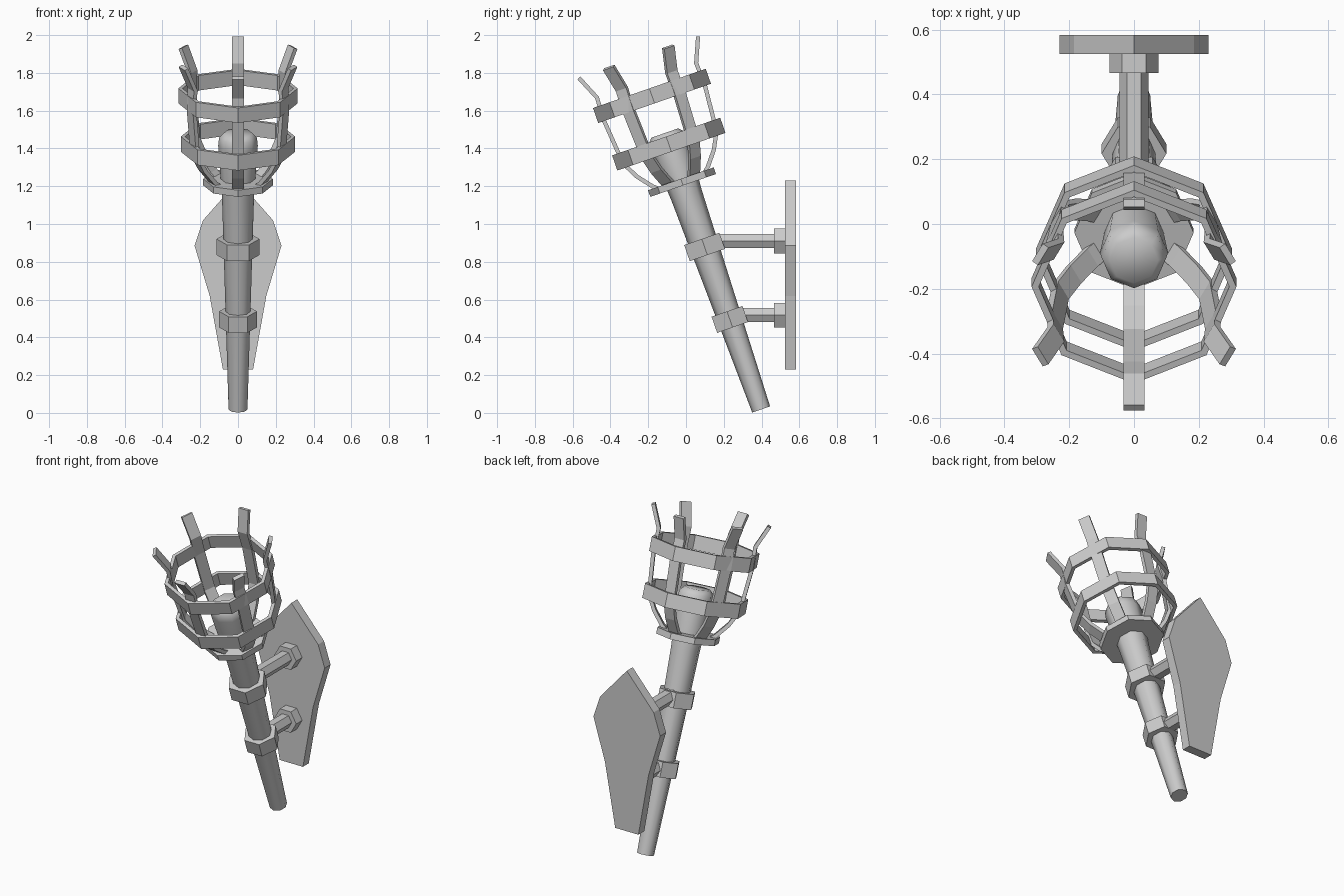
import bpy, bmesh
from math import sin, cos, pi, radians
from mathutils import Matrix, Vector

if "Cube" in bpy.data.objects:
    bpy.data.objects.remove(bpy.data.objects["Cube"])

# Torch frame: local z runs along the leaning shaft
TILT = Matrix.Translation((0, 0.398, 0.018)) @ Matrix.Rotation(radians(19.2), 4, 'X')


def finish(name, bm, matrix, smooth=False):
    bmesh.ops.recalc_face_normals(bm, faces=bm.faces)
    mesh = bpy.data.meshes.new(name)
    bm.to_mesh(mesh)
    bm.free()
    mesh.transform(matrix)
    ob = bpy.data.objects.new(name, mesh)
    bpy.context.collection.objects.link(ob)
    if smooth:
        bpy.ops.object.select_all(action='DESELECT')
        ob.select_set(True)
        bpy.context.view_layer.objects.active = ob
        bpy.ops.object.shade_smooth_by_angle(angle=radians(50))
    return ob


def lathe(name, profile, sides, matrix, hollow=False, smooth=False):
    """Turn (radius, height) points; hollow joins last to first, else caps the ends."""
    bm = bmesh.new()
    loops = [[bm.verts.new((r * cos(2 * pi * k / sides), r * sin(2 * pi * k / sides), h))
              for k in range(sides)] for r, h in profile]
    pairs = list(zip(loops, loops[1:]))
    if hollow:
        pairs.append((loops[-1], loops[0]))
    else:
        bm.faces.new(loops[0])
        bm.faces.new(loops[-1])
    for a, b in pairs:
        for k in range(sides):
            j = (k + 1) % sides
            bm.faces.new((a[k], a[j], b[j], b[k]))
    return finish(name, bm, matrix, smooth)


def hoop(name, radius, low, high, wall=0.022):
    lathe(name, [(radius, low), (radius, high), (radius - wall, high), (radius - wall, low)],
          8, TILT, hollow=True)


def strip(name, path, width, thick, matrix):
    """Flat bar following (radius, height) points in the local xz plane."""
    bm = bmesh.new()
    pts = [Vector(p) for p in path]
    rows = []
    for i, p in enumerate(pts):
        t = (pts[min(i + 1, len(pts) - 1)] - pts[max(i - 1, 0)]).normalized()
        n = Vector((t.y, -t.x)) * thick / 2
        rows.append([bm.verts.new((q.x, y, q.y)) for q, y in
                     ((p + n, -width / 2), (p + n, width / 2),
                      (p - n, width / 2), (p - n, -width / 2))])
    for a, b in zip(rows, rows[1:]):
        for k in range(4):
            j = (k + 1) % 4
            bm.faces.new((a[k], a[j], b[j], b[k]))
    bm.faces.new(rows[0])
    bm.faces.new(rows[-1])
    finish(name, bm, matrix)


# Tapered shaft with rounded head inside the basket
lathe("shaft", [(0.05, 0), (0.085, 1.2), (0.105, 1.48), (0.1, 1.525), (0.075, 1.55)],
      8, TILT, smooth=True)

# Basket: base disc, two hoops and six bent prongs
lathe("basket_base", [(0.184, 1.256), (0.184, 1.293)], 8, TILT)
hoop("lower_hoop", 0.303, 1.445, 1.53)
hoop("upper_hoop", 0.316, 1.716, 1.80)
prong = [(0.12, 1.275), (0.155, 1.305), (0.215, 1.38), (0.262, 1.47),
         (0.283, 1.72), (0.278, 1.845), (0.334, 1.975)]
for i in range(6):
    turn = Matrix.Rotation(radians(-90 + 60 * i), 4, 'Z')
    strip(f"prong_{i + 1}", prong, 0.066, 0.022, TILT @ turn)

# Collars, arms and bosses, all six-sided
for label, s, r, z, start in (("upper", 0.911, 0.114, 0.91, 0.12),
                              ("lower", 0.505, 0.1, 0.518, 0.25)):
    lathe(f"{label}_collar", [(r, s - 0.045), (r, s + 0.045)], 6, TILT)
    back = Matrix.Translation((0, 0, z)) @ Matrix.Rotation(radians(-90), 4, 'X')
    lathe(f"{label}_arm", [(0.044, start), (0.044, 0.48)], 6, back, smooth=False)
    lathe(f"{label}_boss", [(0.075, 0.466), (0.075, 0.53)], 6, back)

# Wall plate: mirrored outline, extruded
half = [(0.08, 0.23), (0.15, 0.62), (0.23, 0.885), (0.185, 1.02)]
outline = half + [(0, 1.23)] + [(-x, z) for x, z in reversed(half)]
bm = bmesh.new()
face = bm.faces.new([bm.verts.new((x, 0.525, z)) for x, z in outline])
out = bmesh.ops.extrude_face_region(bm, geom=[face])
bmesh.ops.translate(bm, vec=(0, 0.058, 0),
                    verts=[v for v in out["geom"] if isinstance(v, bmesh.types.BMVert)])
finish("wall_plate", bm, Matrix.Identity(4))
